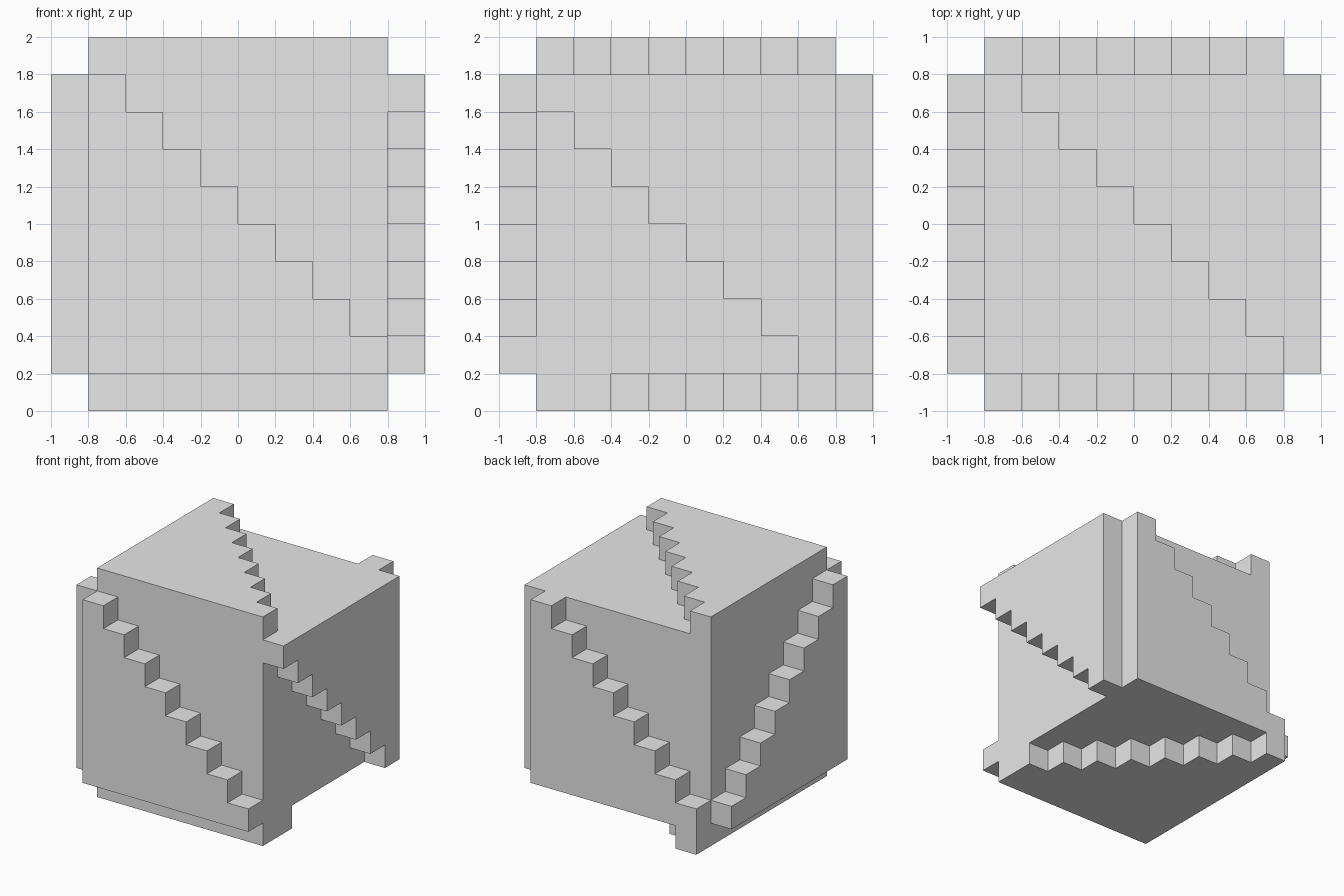
import bpy
import bmesh
from mathutils import Vector

if "Cube" in bpy.data.objects:
    bpy.data.objects.remove(bpy.data.objects["Cube"])

S = 0.2  # one step of the staircase grid

grey = bpy.data.materials.new("light_grey")
grey.diffuse_color = (0.8, 0.8, 0.8, 1)
grey.use_nodes = True
grey.node_tree.nodes["Principled BSDF"].inputs["Base Color"].default_value = grey.diffuse_color


def prism(name, profile, origin, u, v, depth):
    """Extrude a 2D profile (in grid steps along axes u and v) by depth."""
    u, v, origin, depth = Vector(u), Vector(v), Vector(origin), Vector(depth)
    bm = bmesh.new()
    base = [bm.verts.new((origin + u * a + v * b) * S) for a, b in profile]
    face = bm.faces.new(base)
    top = bmesh.ops.extrude_face_region(bm, geom=[face])["geom"]
    verts = [g for g in top if isinstance(g, bmesh.types.BMVert)]
    bmesh.ops.translate(bm, verts=verts, vec=depth * S)
    bmesh.ops.recalc_face_normals(bm, faces=bm.faces[:])
    mesh = bpy.data.meshes.new(name)
    bm.to_mesh(mesh)
    bm.free()
    mesh.materials.append(grey)
    obj = bpy.data.objects.new(name, mesh)
    bpy.context.collection.objects.link(obj)
    return obj


def stairs(first):
    """Eight columns, each one step lower than the last, first one 'first' high."""
    pts = [(0, 0)]
    for i in range(8):
        pts += [(i, first - i), (i + 1, first - i)]
    return pts + [(8, 0)]


X, Y, Z = Vector((1, 0, 0)), Vector((0, 1, 0)), Vector((0, 0, 1))

# Solid cube in the middle
prism("core_block", [(0, 0), (8, 0), (8, 8), (0, 8)], (-4, -4, 1), X, Y, Z * 8)

# One stepped half-plate on each side: name, corner, run axis, rise axis, outward, first height
plates = [
    ("front_stair_plate", (-4, -4, 1), X, Z, -Y, 8),
    ("back_stair_plate", (4, 4, 1), -X, Z, Y, 8),
    ("left_stair_plate", (-4, -4, 1), Y, Z, -X, 8),
    ("right_stair_plate", (4, 4, 9), -Y, -Z, X, 8),
    ("top_stair_plate", (-4, -4, 9), X, Y, Z, 8),
    ("bottom_stair_plate", (-4, -4, 1), X, Y, -Z, 9),
]
for name, corner, run, rise, out, first in plates:
    prism(name, stairs(first), corner, run, rise, out)
